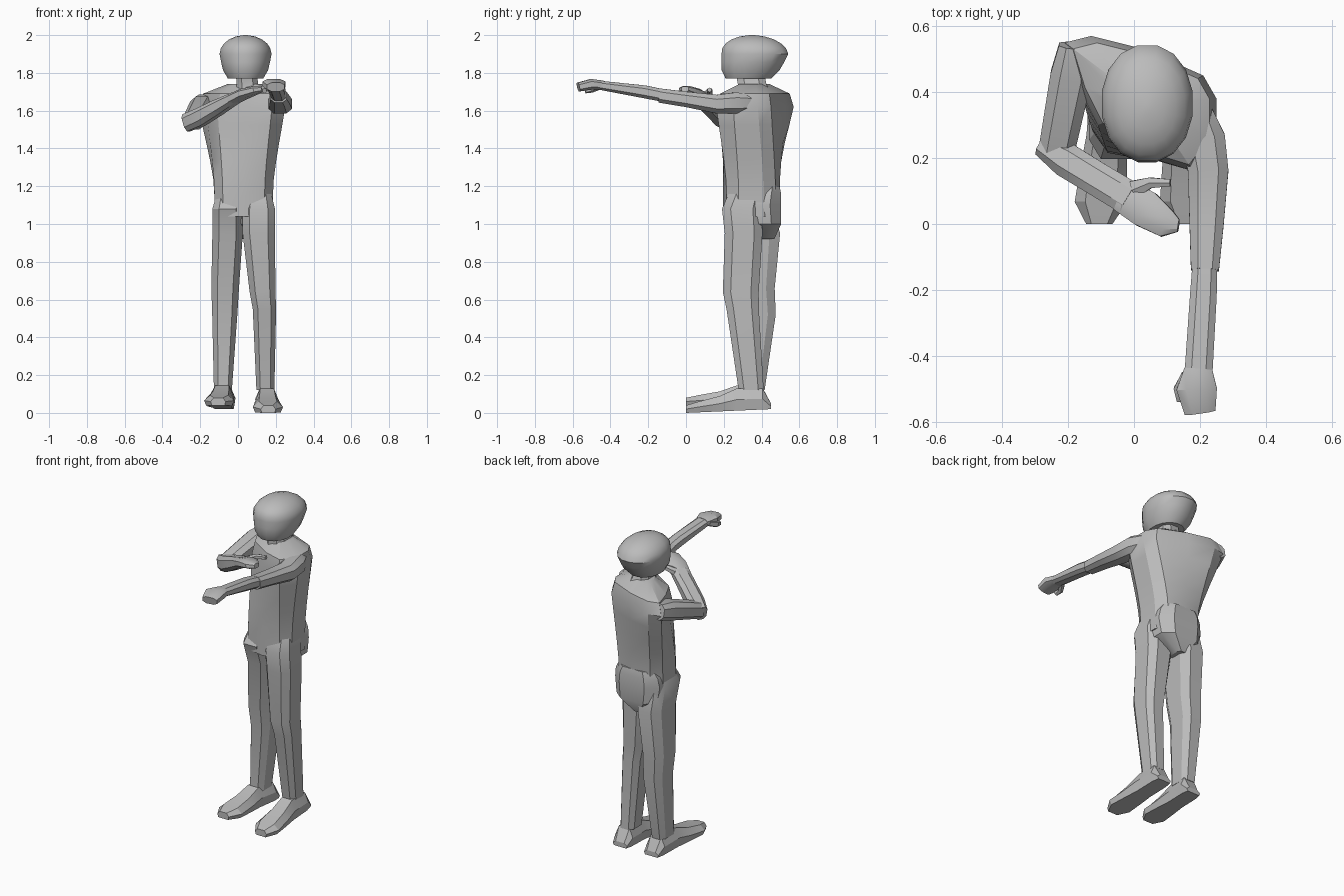
import bpy, bmesh, math
from mathutils import Vector, Matrix

cube = bpy.data.objects.get("Cube")
if cube:
    bpy.data.objects.remove(cube)

grey = bpy.data.materials.new("plain grey")
grey.use_nodes = True
colour = (.5, .5, .5, 1)
grey.diffuse_color = colour
grey.node_tree.nodes["Principled BSDF"].inputs["Base Color"].default_value = colour

X_AXIS, Y_AXIS, Z_AXIS = Matrix.Identity(3)


def mix(start, end, t):
    return start + (end - start) * t


def section(centre, side, up, width, height, sides, power):
    """Superellipse ring: power 1 is round, smaller is boxier."""
    ring = []
    for i in range(sides):
        angle = math.tau * (i + .5) / sides
        c, s = math.cos(angle), math.sin(angle)
        ring.append(centre
                    + side * width * math.copysign(abs(c) ** power, c)
                    + up * height * math.copysign(abs(s) ** power, s))
    return ring


def skin(name, rings, angle=30):
    """Join the rings into one closed, smooth-shaded object."""
    bm = bmesh.new()
    loops = [[bm.verts.new(point) for point in ring] for ring in rings]
    for low, high in zip(loops, loops[1:]):
        for i in range(len(low)):
            j = (i + 1) % len(low)
            bm.faces.new((low[i], low[j], high[j], high[i]))
    bm.faces.new(loops[0])
    bm.faces.new(loops[-1])
    bmesh.ops.recalc_face_normals(bm, faces=bm.faces)
    mesh = bpy.data.meshes.new(name)
    bm.to_mesh(mesh)
    bm.free()
    mesh.materials.append(grey)
    part = bpy.data.objects.new(name, mesh)
    bpy.context.collection.objects.link(part)
    bpy.ops.object.select_all(action='DESELECT')
    part.select_set(True)
    bpy.context.view_layer.objects.active = part
    bpy.ops.object.shade_smooth_by_angle(angle=math.radians(angle))


def limb(name, *joints, sides=8, power=.75):
    """Joints are x, y, z, half width, half height; upright limbs get level rings."""
    points = [Vector(joint[:3]) for joint in joints]
    upright = abs((points[-1] - points[0]).normalized().z) > .7
    rings = []
    for i, (point, joint) in enumerate(zip(points, joints)):
        side, up = X_AXIS, Y_AXIS
        if not upright:
            ahead = points[min(i + 1, len(points) - 1)]
            along = (ahead - points[max(i - 1, 0)]).normalized()
            side = along.cross(Z_AXIS).normalized()
            up = side.cross(along)
        rings.append(section(point, side, up, joint[3], joint[4], sides, power))
    skin(name, rings)


def head(jaw_steps=3, crown_steps=6):
    """Tapered jaw below a domed crown."""
    brow = Vector((.04, .365, 1.9))
    chin = Vector((.04, .33, 1.77))
    top = Vector((.04, .35, 2))
    width, depth = .14, .18
    rings = []
    for i in range(jaw_steps):
        t = i / jaw_steps
        size = mix(.68, 1, math.sqrt(t))
        rings.append(section(mix(chin, brow, t), X_AXIS, Y_AXIS,
                             width * size, depth * size, 16, .95))
    for i in range(crown_steps):
        angle = math.radians(85) * i / (crown_steps - 1)
        size = math.cos(angle)
        rings.append(section(mix(brow, top, math.sin(angle)), X_AXIS, Y_AXIS,
                             width * size, depth * size, 16, .95))
    skin("head", rings, 35)


def torso(steps=6):
    """Blends a boxy waist into a twisted chest, then closes on the neck."""
    hem = section(Vector((.03, .345, 1.04)), X_AXIS, Y_AXIS, .16, .15, 10, .7)
    # Chest outline, from the left shoulder round the back to the front
    outline = ((.25, .38), (.21, .45), (.03, .53), (-.13, .57), (-.21, .55),
               (-.17, .42), (-.11, .3), (.05, .2), (.18, .16), (.25, .25))
    chest = [Vector((x, y, 1.62)) for x, y in outline]
    throat = Vector((.045, .36, 1.74))
    rings = []
    for i in range(steps + 1):
        t = i / steps
        swell = max(0, t - .25) / .75
        swell = swell * mix(1, swell * (2 - swell), .5)
        ring = [mix(low, high, swell) for low, high in zip(hem, chest)]
        for point in ring:
            point.z = mix(1.04, 1.62, t)
        rings.append(ring)
    for shrink, z in ((.1, 1.69), (.6, 1.74)):
        ring = [mix(point, throat, shrink) for point in chest]
        for point in ring:
            point.z = z
        rings.append(ring)
    skin("torso", rings)


def foot(name, ankle_x, toe_x, lift):
    """Wedge foot with a flat sole, from heel to toe."""
    rows = ((0, .05, .05), (.1, .06, .13), (.4, .06, .13),
            (.6, .07, .09), (.85, .08, .06), (1, .04, .04))
    rings = []
    for t, width, height in rows:
        x, y, sole = mix(ankle_x, toe_x, t), mix(.45, 0, t), mix(.02, lift, t)
        half = [(.85, 0), (1, .5), (.6, 1)]
        corners = half + [(-across, rise) for across, rise in reversed(half)]
        rings.append([Vector((x + across * width, y, mix(sole, lift * t + height, rise)))
                      for across, rise in corners])
    skin(name, rings, 20)


head()
limb("neck", (.06, .36, 1.69, .08, .1), (.05, .35, 1.74, .06, .08),
     (.045, .34, 1.79, .06, .08))
torso()

# Hips, with the waistband standing proud at the back
limb("hips", (.02, .42, .92, .03, .05), (.03, .385, 1, .15, .125),
     (.03, .37, 1.1, .165, .14), (.03, .385, 1.16, .155, .125),
     (.03, .41, 1.2, .13, .09), power=.65)

# Legs, the left one slightly ahead
limb("left_leg", (.11, .32, 1.16, .07, .1), (.11, .295, 1.08, .09, .11),
     (.11, .305, .95, .09, .105), (.13, .29, .64, .072, .1),
     (.14, .3, .55, .065, .09), (.145, .345, .12, .05, .07), power=.65)
limb("right_leg", (-.055, .34, 1.16, .06, .1), (-.055, .33, 1.08, .085, .14),
     (-.055, .37, .95, .085, .135), (-.068, .365, .66, .077, .11),
     (-.07, .38, .52, .07, .1), (-.08, .345, .12, .05, .075), power=.65)
foot("left_foot", .15, .16, 0)
foot("right_foot", -.07, -.105, .04)

# Left arm, held straight out to the front
limb("left_upper_arm", (.19, .34, 1.64, .05, .05), (.21, .26, 1.64, .07, .06),
     (.225, .16, 1.635, .065, .052), (.22, 0, 1.66, .055, .043),
     (.215, -.14, 1.68, .045, .04))
limb("left_forearm", (.215, -.12, 1.68, .04, .035), (.21, -.22, 1.7, .043, .036),
     (.195, -.46, 1.735, .045, .025))
limb("left_hand", (.195, -.44, 1.735, .045, .025), (.19, -.5, 1.74, .065, .03),
     (.2, -.57, 1.725, .05, .025))
limb("left_thumb", (.16, -.46, 1.73, .02, .02), (.135, -.5, 1.715, .016, .02),
     (.14, -.535, 1.705, .012, .014), sides=6)

# Right arm, folded across the chest
limb("right_upper_arm", (-.18, .54, 1.64, .05, .05), (-.19, .45, 1.62, .067, .06),
     (-.235, .22, 1.545, .058, .05))
limb("right_forearm", (-.275, .235, 1.535, .035, .05), (-.2, .19, 1.565, .055, .05),
     (-.11, .135, 1.615, .054, .043), (-.01, .075, 1.67, .055, .03))
limb("right_hand", (-.03, .085, 1.66, .055, .03), (.035, .045, 1.69, .06, .028),
     (.1, 0, 1.71, .045, .022), (.135, -.005, 1.715, .02, .015))
limb("right_thumb", (0, .105, 1.68, .03, .02), (.05, .125, 1.7, .018, .016),
     (.11, .125, 1.71, .012, .012), sides=6)
